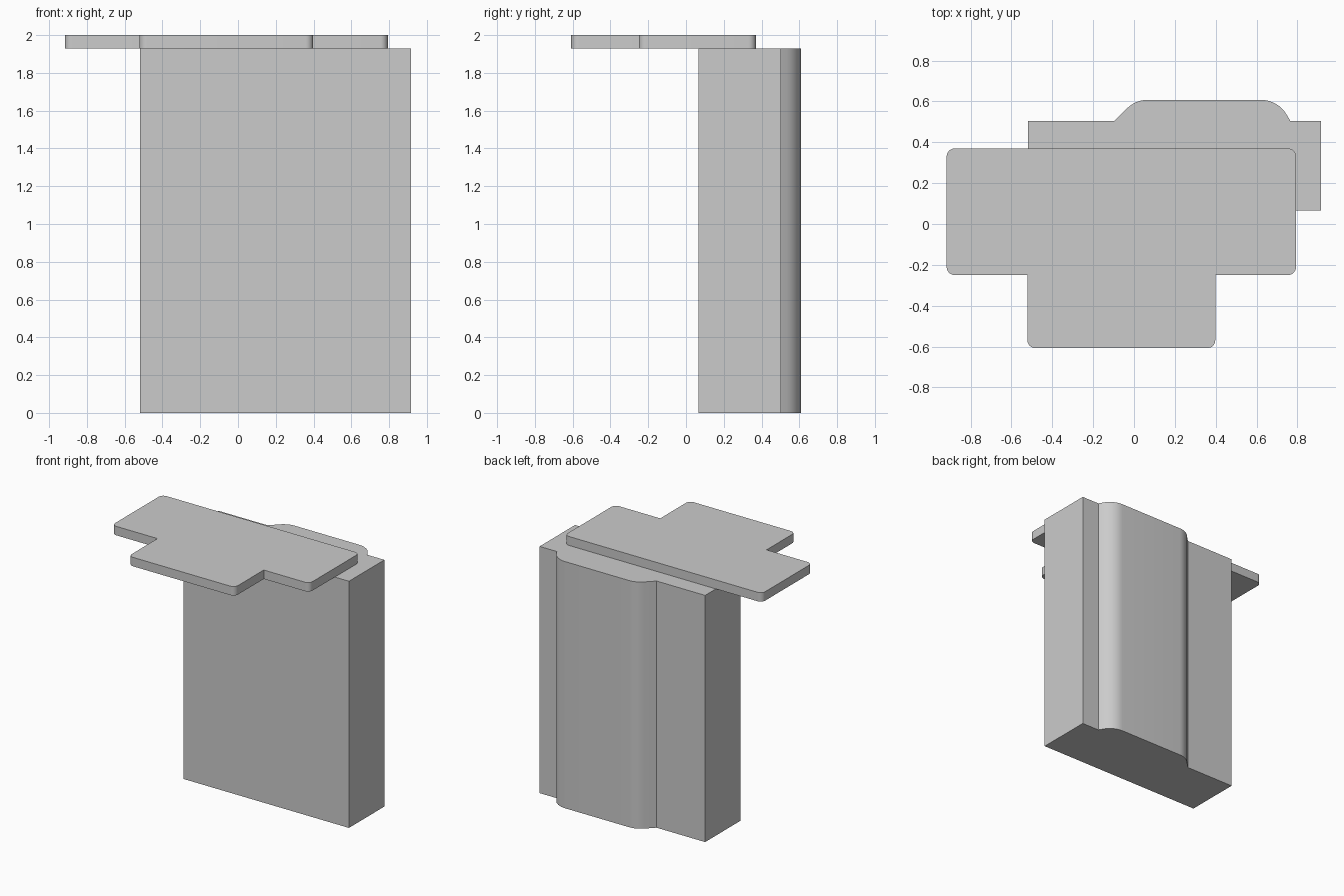
import bpy
import bmesh
import math
from mathutils import Vector

cube = bpy.data.objects.get("Cube")
if cube:
    bpy.data.objects.remove(cube, do_unlink=True)

grey = bpy.data.materials.new("plain_grey")
grey.use_nodes = True
colour = (0.6, 0.6, 0.6, 1)
grey.diffuse_color = colour
grey.node_tree.nodes["Principled BSDF"].inputs["Base Color"].default_value = colour


def rounded(outline, steps=8):
    """Turn (x, y, tangent length) corners into points with true arc fillets."""
    pts = []
    for i, (x, y, cut) in enumerate(outline):
        corner = Vector((x, y))
        if not cut:
            pts.append(corner)
            continue
        before = (Vector(outline[i - 1][:2]) - corner).normalized()
        after = (Vector(outline[(i + 1) % len(outline)][:2]) - corner).normalized()
        half = before.angle(after) / 2
        centre = corner + (before + after).normalized() * cut / math.cos(half)
        start = corner + before * cut - centre
        sweep = start.angle_signed(corner + after * cut - centre)
        for k in range(steps + 1):
            a = -sweep * k / steps
            c, s = math.cos(a), math.sin(a)
            pts.append(centre + Vector((start.x * c - start.y * s,
                                        start.x * s + start.y * c)))
    return pts


def extrude_profile(name, outline, bottom, top):
    bm = bmesh.new()
    base = bm.faces.new([bm.verts.new((p.x, p.y, bottom)) for p in rounded(outline)])
    geom = bmesh.ops.extrude_face_region(bm, geom=[base])["geom"]
    raised = [g for g in geom if isinstance(g, bmesh.types.BMVert)]
    bmesh.ops.translate(bm, verts=raised, vec=(0, 0, top - bottom))
    bmesh.ops.recalc_face_normals(bm, faces=bm.faces)
    mesh = bpy.data.meshes.new(name)
    bm.to_mesh(mesh)
    bm.free()
    mesh.materials.append(grey)
    obj = bpy.data.objects.new(name, mesh)
    bpy.context.collection.objects.link(obj)
    bpy.ops.object.select_all(action="DESELECT")
    obj.select_set(True)
    bpy.context.view_layer.objects.active = obj
    bpy.ops.object.shade_smooth_by_angle(angle=math.radians(30))
    return obj


PLATE_BOTTOM = 1.93
R = 0.04

# Tall slab with a rounded bulge along its back
extrude_profile("body", [
    (-0.518, 0.065, 0), (0.915, 0.065, 0), (0.915, 0.503, 0),
    (0.766, 0.503, 0), (0.705, 0.608, 0.085),
    (0.008, 0.608, 0.06), (-0.097, 0.503, 0), (-0.518, 0.503, 0),
], 0, PLATE_BOTTOM)

# Thin T-shaped plate on top, outer corners rounded
extrude_profile("top_plate", [
    (-0.522, -0.608, R), (0.398, -0.608, R), (0.398, -0.25, 0),
    (0.793, -0.25, R), (0.793, 0.37, R), (-0.917, 0.37, R),
    (-0.917, -0.25, R), (-0.522, -0.25, 0),
], PLATE_BOTTOM, 2)
